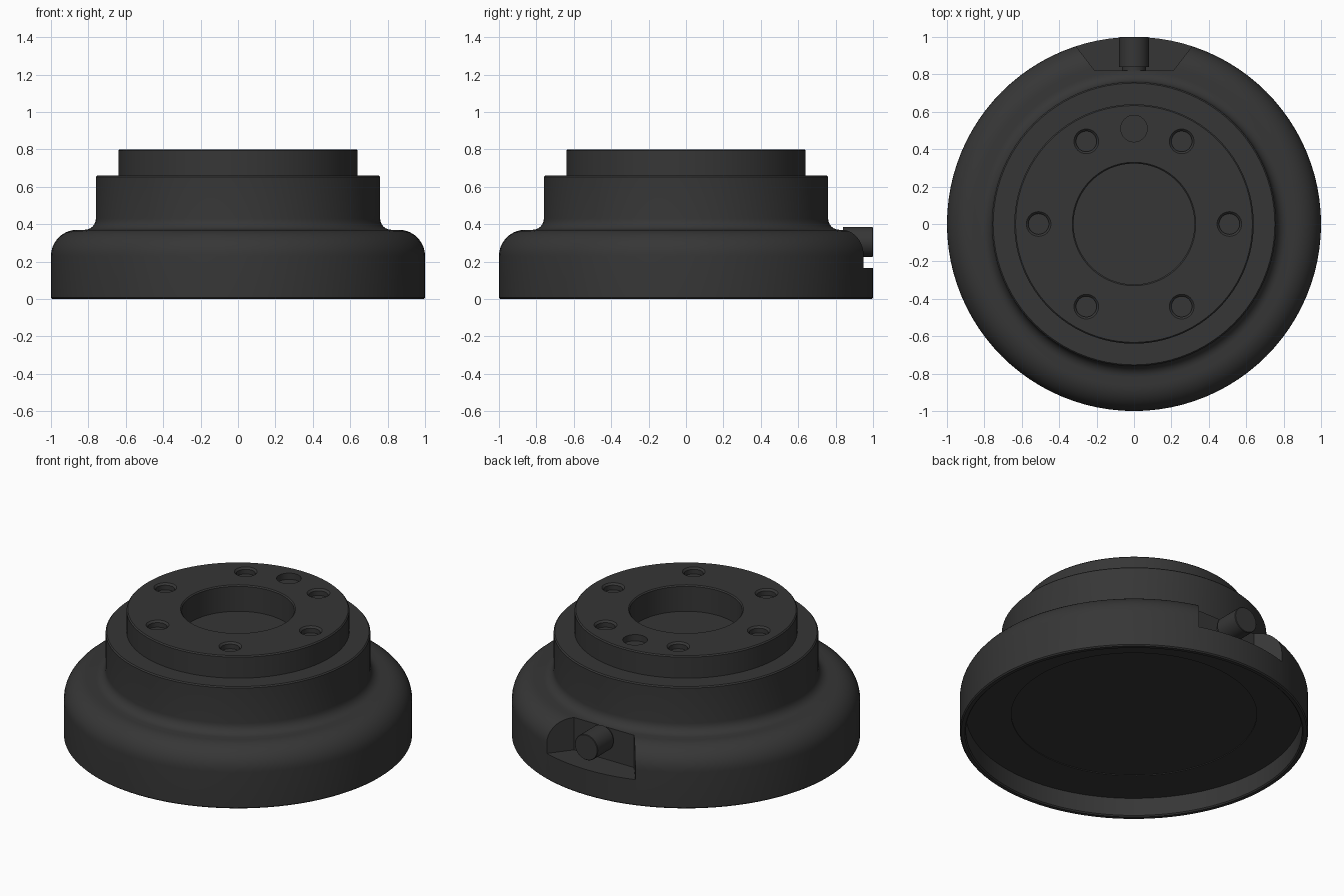
import bpy, bmesh
from math import cos, sin, pi, radians
from mathutils import Matrix, Vector

if "Cube" in bpy.data.objects:
    bpy.data.objects.remove(bpy.data.objects["Cube"], do_unlink=True)

black = bpy.data.materials.new("dark_grey_plastic")
COLOUR = (0.037, 0.037, 0.037, 1)
black.diffuse_color = COLOUR
black.use_nodes = True
bsdf = black.node_tree.nodes["Principled BSDF"]
bsdf.inputs["Base Color"].default_value = COLOUR
bsdf.inputs["Roughness"].default_value = 0.6


def finish(name, bm):
    bmesh.ops.recalc_face_normals(bm, faces=bm.faces)
    mesh = bpy.data.meshes.new(name)
    bm.to_mesh(mesh)
    bm.free()
    mesh.materials.append(black)
    obj = bpy.data.objects.new(name, mesh)
    bpy.context.collection.objects.link(obj)
    return obj


def lathe(name, profile, steps, matrix=Matrix()):
    """Revolve (radius, height) points that start and end on the axis."""
    bm = bmesh.new()
    verts = [bm.verts.new((r, 0, z)) for r, z in profile]
    edges = [bm.edges.new(pair) for pair in zip(verts, verts[1:])]
    bmesh.ops.spin(bm, geom=verts + edges, cent=(0, 0, 0), axis=(0, 0, 1),
                   angle=2 * pi, steps=steps)
    bmesh.ops.remove_doubles(bm, verts=bm.verts, dist=0.0001)
    bm.transform(matrix)
    return finish(name, bm)


def arc(cx, cz, r, start, end, n=8):
    angles = [radians(start + (end - start) * i / n) for i in range(n + 1)]
    return [(cx + r * cos(a), cz + r * sin(a)) for a in angles]


def cut(target, cutter):
    mod = target.modifiers.new("cut", "BOOLEAN")
    mod.operation = "DIFFERENCE"
    mod.solver = "EXACT"
    mod.object = cutter
    bpy.context.view_layer.objects.active = target
    bpy.ops.object.modifier_apply(modifier=mod.name)
    bpy.data.objects.remove(cutter, do_unlink=True)


def smooth(obj):
    bpy.ops.object.select_all(action="DESELECT")
    obj.select_set(True)
    bpy.context.view_layer.objects.active = obj
    bpy.ops.object.shade_smooth_by_angle(angle=radians(30))


# Stepped round body: underside recess, rounded flange, two tiers, top bore
C = 0.007
profile = [(0, 0.125), (0.705, 0.125), (0.705, 0.12), (0.965, 0.12),
           (0.965, C), (0.972, 0), (1 - C, 0), (1, C)]
profile += arc(0.86, 0.23, 0.14, 0, 90, 10)
profile += arc(0.82, 0.43, 0.06, 270, 180, 6)
profile += [(0.76, 0.66 - C), (0.76 - C, 0.66), (0.64, 0.66),
            (0.64, 0.8 - C), (0.64 - C, 0.8),
            (0.33, 0.8), (0.323, 0.8 - C), (0.323, 0.635), (0, 0.635)]
body = lathe("body", profile, 96)

# Six bolt holes with chamfered mouths, plus one plain locating hole
HOLE_RING = 0.51
hole_shapes = [(angle, 0.066, 0.055) for angle in range(0, 360, 60)]
hole_shapes.append((90, 0.071, 0.071))
for angle, mouth, bore in hole_shapes:
    a = radians(angle)
    place = Matrix.Translation((HOLE_RING * cos(a), HOLE_RING * sin(a), 0.8))
    shape = [(0, -0.04), (bore, -0.04), (bore, -0.011), (mouth, 0),
             (mouth, 0.05), (0, 0.05)]
    cut(body, lathe("hole_cutter", shape, 32, place))

# Splayed notch in the back of the flange
bm = bmesh.new()
outline = [(-0.21, 0.82), (0.21, 0.82), (0.41, 1.08), (-0.41, 1.08)]
base = bm.faces.new([bm.verts.new((x, y, 0.165)) for x, y in outline])
top = bmesh.ops.extrude_face_region(bm, geom=[base])["geom"]
bmesh.ops.translate(bm, vec=Vector((0, 0, 0.35)),
                    verts=[v for v in top if isinstance(v, bmesh.types.BMVert)])
cut(body, finish("notch_cutter", bm))
smooth(body)

# Cable connector lying along y inside the notch
along_y = Matrix.Translation((0, 0, 0.305)) @ Matrix.Rotation(-pi / 2, 4, "X")
connector = lathe("cable_connector",
                  [(0, 0.81), (0.065, 0.81), (0.065, 0.84), (0.08, 0.84),
                   (0.08, 0.997), (0.077, 1.0), (0, 1.0)], 40, along_y)
smooth(connector)
